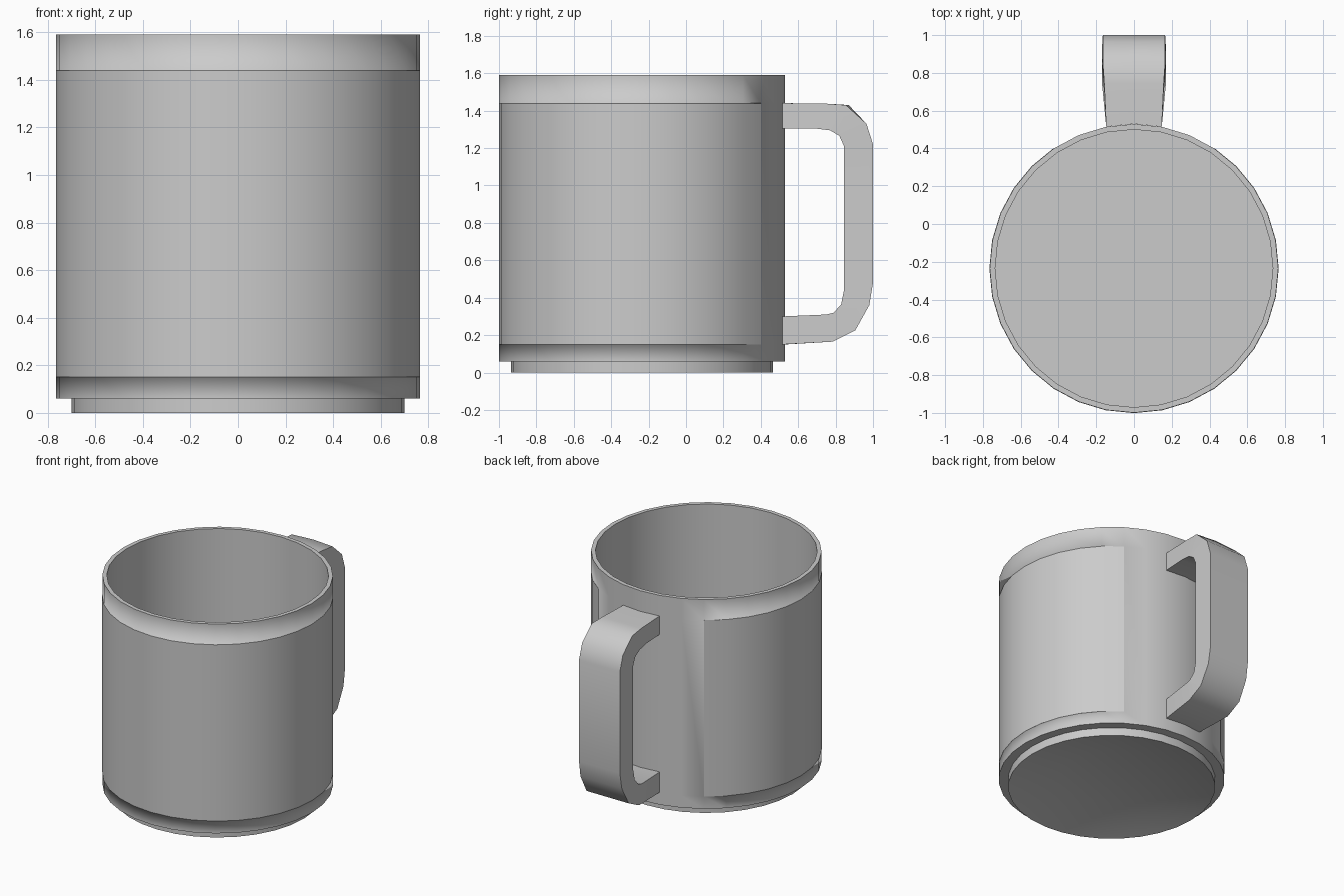
import bpy, bmesh, math

if "Cube" in bpy.data.objects:
    bpy.data.objects.remove(bpy.data.objects["Cube"])

CY, N = -0.235, 32


def finish(name, bm, angle, soft=()):
    """Smooth shading with sharp edges above the angle, except the soft ones."""
    bmesh.ops.recalc_face_normals(bm, faces=bm.faces[:])
    for f in bm.faces:
        f.smooth = True
    for e in bm.edges:
        e.smooth = e in soft or e.calc_face_angle(0) < math.radians(angle)
    me = bpy.data.meshes.new(name)
    bm.to_mesh(me)
    bm.free()
    ob = bpy.data.objects.new(name, me)
    bpy.context.collection.objects.link(ob)
    return ob


# Mug body: lathe profile (radius, z) from the hollowed underside to the inner floor
profile = [(0.35, 0.085), (0.70, 0), (0.70, 0.06), (0.764, 0.06), (0.764, 0.15),
           (0.764, 1.44), (0.764, 1.59), (0.735, 1.59), (0.735, 0.12)]
bm = bmesh.new()
rings = []
for r, z in profile:
    rings.append([bm.verts.new((r * math.sin(2 * math.pi * i / N),
                                CY + r * math.cos(2 * math.pi * i / N), z))
                  for i in range(N)])
panel = []
for k in range(len(rings) - 1):
    a, b = rings[k], rings[k + 1]
    for i in range(N):
        j = (i + 1) % N
        f = bm.faces.new((a[i], a[j], b[j], b[i]))
        if k == 4 and 3 <= i < N - 3:
            panel.append(f)
bm.faces.new(rings[0])
bm.faces.new(rings[-1])
bmesh.ops.recalc_face_normals(bm, faces=bm.faces[:])
# Wraparound panel, raised a hair, leaving a strip behind the handle
lip = set(bmesh.ops.inset_region(bm, faces=panel, thickness=0.0005, depth=0.002,
                                 use_even_offset=True)['faces'])
inner = set(panel)
soft = {e for f in lip for e in f.edges
        if not any(g in inner for g in e.link_faces)}
finish("mug_body", bm, 30, soft)

# Handle: stations of (outer y, outer z, inner y, inner z, half width)
stations = [(0.515, 1.44, 0.515, 1.305, 0.147), (0.74, 1.438, 0.69, 1.305, 0.157),
            (0.855, 1.43, 0.77, 1.295, 0.165), (0.965, 1.33, 0.82, 1.265, 0.165),
            (1.0, 1.22, 0.845, 1.21, 0.165), (1.0, 0.48, 0.845, 0.44, 0.165),
            (0.98, 0.36, 0.83, 0.365, 0.167), (0.905, 0.225, 0.79, 0.32, 0.17),
            (0.785, 0.165, 0.75, 0.31, 0.17), (0.515, 0.15, 0.515, 0.30, 0.147)]
bm = bmesh.new()
loops = []
for oy, oz, iy, iz, w in stations:
    pts = [(-w, oy, oz), (0, oy, oz), (w, oy, oz),
           (w, iy, iz), (0, iy, iz), (-w, iy, iz)]
    loops.append([bm.verts.new(p) for p in pts])
# Ends follow the curve of the mug wall; the top bend bows out at its middle
for loop in (loops[0], loops[-1]):
    for i in (1, 4):
        loop[i].co.y = 0.53
loops[2][1].co.y = 0.87
for a, b in zip(loops, loops[1:]):
    for i in range(6):
        j = (i + 1) % 6
        bm.faces.new((a[i], a[j], b[j], b[i]))
finish("handle", bm, 45)
